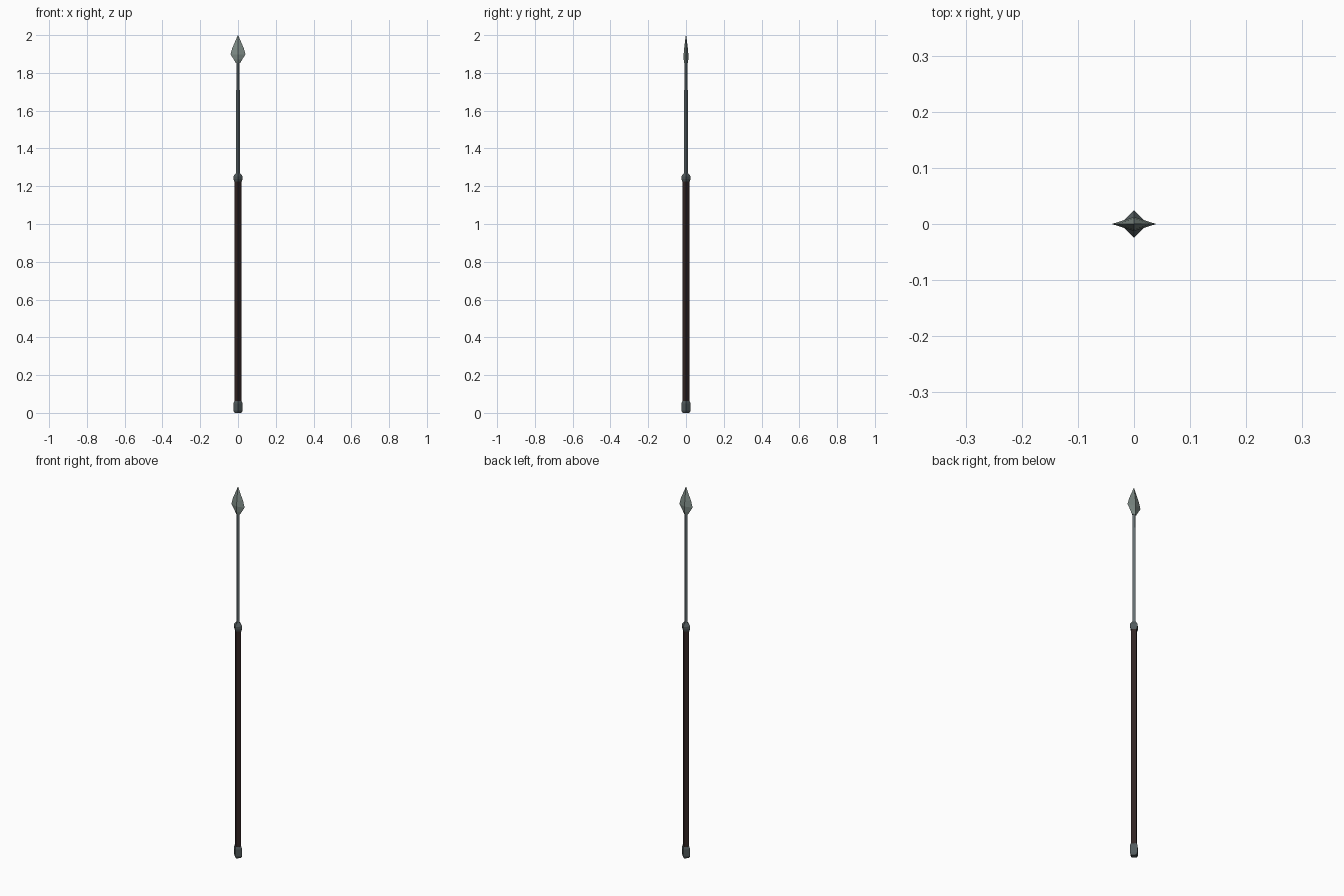
import bpy, bmesh, math

if "Cube" in bpy.data.objects:
    bpy.data.objects.remove(bpy.data.objects["Cube"])

def mat(name, c):
    m = bpy.data.materials.new(name)
    m.diffuse_color = (*c, 1)
    m.use_nodes = True
    m.node_tree.nodes["Principled BSDF"].inputs["Base Color"].default_value = m.diffuse_color
    return m

blade = mat("pale steel", (0.21, 0.26, 0.24))
iron = mat("grey iron", (0.12, 0.15, 0.16))
dark = mat("dark iron", (0.085, 0.105, 0.11))
wood = mat("dark wood", (0.032, 0.019, 0.018))

def loft(name, rings, n, material):
    """Stack of n-sided rings (z, rx, ry) with corners on the axes, capped."""
    bm = bmesh.new()
    loops = []
    for z, rx, ry in rings:
        loops.append([bm.verts.new((rx * math.cos(2 * math.pi * i / n),
                                    ry * math.sin(2 * math.pi * i / n), z)) for i in range(n)])
    for a, b in zip(loops, loops[1:]):
        for i in range(n):
            j = (i + 1) % n
            bm.faces.new((a[i], a[j], b[j], b[i]))
    bm.faces.new(loops[0][::-1])
    bm.faces.new(loops[-1])
    bmesh.ops.recalc_face_normals(bm, faces=bm.faces)
    me = bpy.data.meshes.new(name)
    bm.to_mesh(me)
    bm.free()
    me.materials.append(material)
    ob = bpy.data.objects.new(name, me)
    bpy.context.collection.objects.link(ob)
    return ob

# wooden shaft
loft("shaft", [(0.05, .0185, .0185), (1.235, .0185, .0185)], 4, wood)
# iron butt cap
loft("butt_cap", [(0, .018, .018), (.012, .0245, .0245), (.05, .0245, .0245), (.062, .0195, .0195)], 4, dark)
# iron collar
loft("collar", [(1.225, .0195, .0195), (1.238, .0245, .0245), (1.252, .0245, .0245),
                (1.268, .013, .013)], 4, dark)
# long iron shank
loft("shank", [(1.26, .010, .010), (1.87, .009, .009)], 4, iron)
# spear head
loft("spear_head", [(1.853, .012, .010), (1.87, .022, .012), (1.898, .0395, .0125),
                    (1.93, .031, .010), (2.0, .0008, .0008)], 4, blade)
